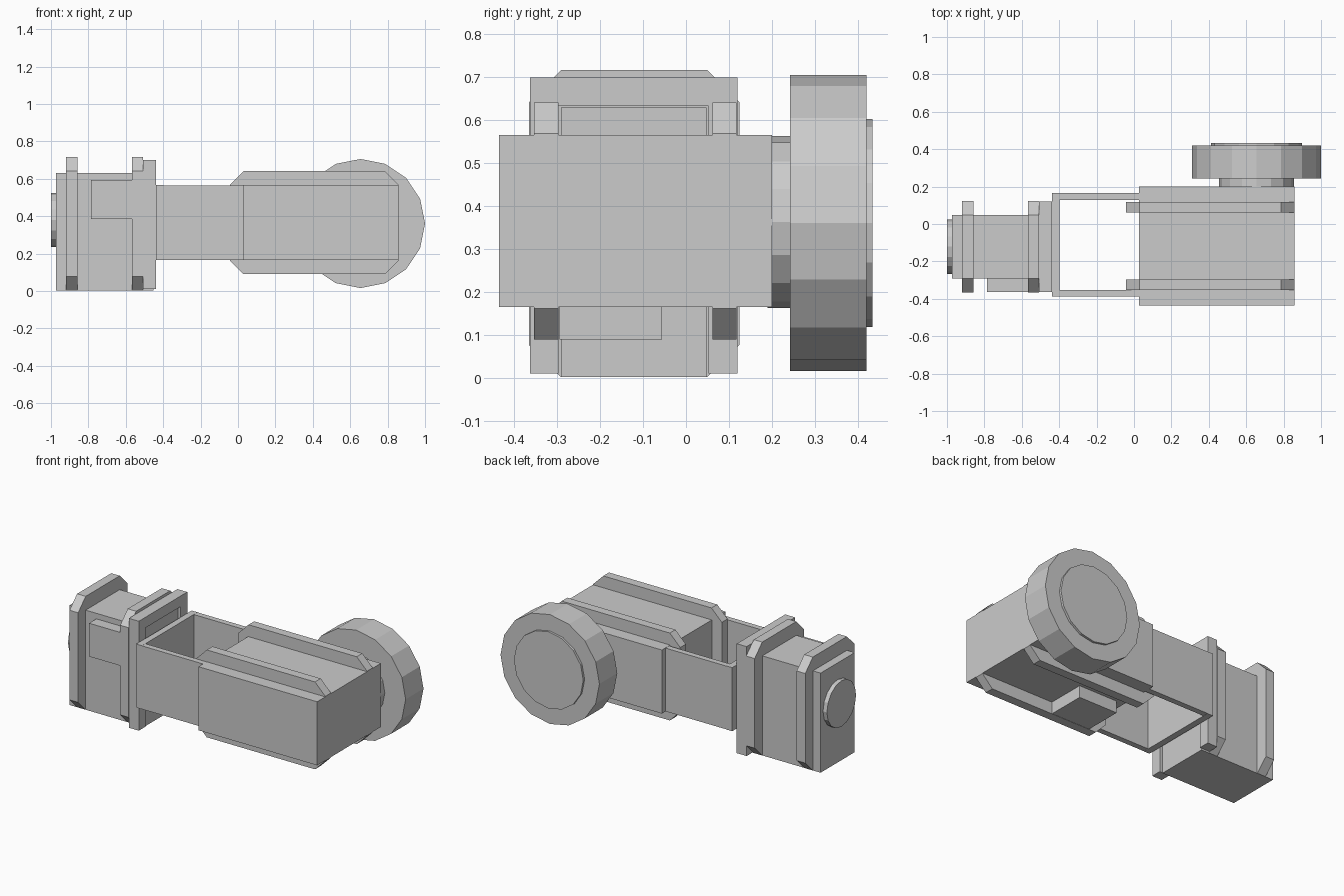
import bpy, bmesh
from math import cos, sin, tau

if "Cube" in bpy.data.objects:
    bpy.data.objects.remove(bpy.data.objects["Cube"])


def prism(name, profile, lo, hi, axis):
    """Extrude a 2D outline from lo to hi along the x or y axis."""
    bm = bmesh.new()
    place = (lambda a, b: (lo, a, b)) if axis == 'x' else (lambda a, b: (a, lo, b))
    face = bm.faces.new([bm.verts.new(place(a, b)) for a, b in profile])
    new = bmesh.ops.extrude_face_region(bm, geom=[face])['geom']
    shift = (hi - lo, 0, 0) if axis == 'x' else (0, hi - lo, 0)
    bmesh.ops.translate(bm, vec=shift, verts=[v for v in new if isinstance(v, bmesh.types.BMVert)])
    bmesh.ops.recalc_face_normals(bm, faces=bm.faces)
    mesh = bpy.data.meshes.new(name)
    bm.to_mesh(mesh)
    bm.free()
    ob = bpy.data.objects.new(name, mesh)
    bpy.context.collection.objects.link(ob)
    return ob


def box(name, x, y, z):
    return prism(name, [(x[0], z[0]), (x[1], z[0]), (x[1], z[1]), (x[0], z[1])], *y, 'y')


def chamfered(a0, a1, b0, b1, c):
    """Rectangle outline with cut corners."""
    return [(a0 + c, b0), (a1 - c, b0), (a1, b0 + c), (a1, b1 - c),
            (a1 - c, b1), (a0 + c, b1), (a0, b1 - c), (a0, b0 + c)]


def disc(name, a, b, r, lo, hi, axis, n=16):
    pts = [(a + r * cos(tau * i / n), b + r * sin(tau * i / n)) for i in range(n)]
    return prism(name, pts, lo, hi, axis)


# Large motor housing with two chamfered bands and a connector underneath
box("large_motor", (0.028, 0.857), (-0.435, 0.2), (0.165, 0.566))
for i, y in enumerate(((-0.354, -0.297), (0.062, 0.118))):
    prism(f"large_motor_band_{i + 1}", chamfered(-0.042, 0.857, 0.09, 0.641, 0.072), *y, 'y')
box("large_motor_connector", (0.08, 0.35), (-0.295, -0.056), (0.09, 0.2))

# Wheel with shaft and outer cap
disc("wheel_shaft", 0.655, 0.363, 0.2, 0.19, 0.25, 'y')
disc("wheel", 0.655, 0.361, 0.345, 0.242, 0.42, 'y')
disc("wheel_cap", 0.655, 0.361, 0.242, 0.41, 0.434, 'y')

# U-shaped bracket joining the two motors
box("bracket_back", (-0.438, -0.398), (-0.388, 0.165), (0.165, 0.566))
for i, y in enumerate(((-0.388, -0.352), (0.129, 0.165))):
    box(f"bracket_arm_{i + 1}", (-0.42, 0.03), y, (0.166, 0.565))

# Open-bottomed mounting plate around the small motor
prism("mounting_plate", [(-0.363, 0.01), (-0.297, 0.01), (-0.297, 0.633), (0.052, 0.633),
                         (0.052, 0.01), (0.12, 0.01), (0.12, 0.7), (-0.363, 0.7)],
      -0.507, -0.438, 'x')

# Small motor housing with bands, side connector and output disc
box("small_motor", (-0.973, -0.452), (-0.291, 0.048), (0.002, 0.63))
for i, x in enumerate(((-0.919, -0.859), (-0.566, -0.507))):
    prism(f"small_motor_band_{i + 1}", chamfered(-0.366, 0.124, 0.002, 0.717, 0.075), *x, 'x')
box("small_motor_connector", (-0.785, -0.54), (-0.363, -0.27), (0.385, 0.595))
disc("output_disc", -0.121, 0.38, 0.145, -1.0, -0.96, 'x')
